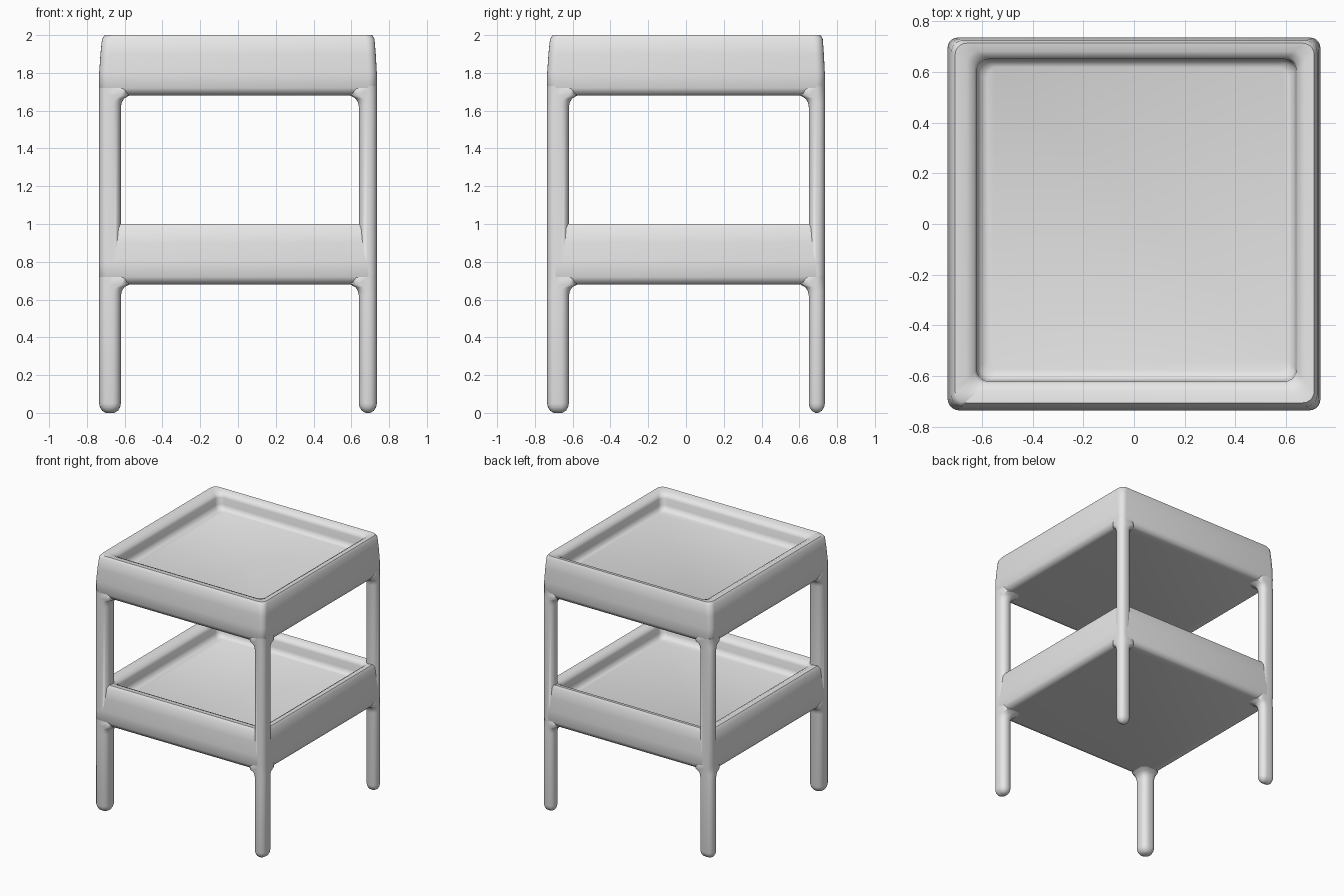
import bpy
import bmesh
import math

cube = bpy.data.objects.get("Cube")
if cube:
    bpy.data.objects.remove(cube, do_unlink=True)

grey = bpy.data.materials.new("plain_grey")
grey.use_nodes = True
grey.diffuse_color = (0.8, 0.8, 0.8, 1)
grey.node_tree.nodes["Principled BSDF"].inputs["Base Color"].default_value = (0.8, 0.8, 0.8, 1)

HALF = 0.735                                     # half the outer width
INNER = {"left": 0.64, "right": -0.62, "front": -0.62, "back": 0.65}


def rounded_rect(x0, x1, y0, y1, radius, steps=5):
    """Counter-clockwise outline of a rectangle with rounded corners."""
    r = min(radius, 0.46 * (x1 - x0), 0.46 * (y1 - y0))
    corners = [(x1 - r, y1 - r), (x0 + r, y1 - r), (x0 + r, y0 + r), (x1 - r, y0 + r)]
    points = []
    for quarter, (cx, cy) in enumerate(corners):
        for i in range(steps + 1):
            a = math.pi / 2 * (quarter + i / steps)
            points.append((cx + r * math.cos(a), cy + r * math.sin(a)))
    return points


def loft(name, sections):
    """Skin a stack of (bounds, corner radius, z) sections and cap both ends."""
    bm = bmesh.new()
    rings = [[bm.verts.new((x, y, z)) for x, y in rounded_rect(*bounds, radius)]
             for bounds, radius, z in sections]
    for low, high in zip(rings, rings[1:]):
        n = len(low)
        for i in range(n):
            j = (i + 1) % n
            bm.faces.new((low[i], low[j], high[j], high[i]))
    bm.faces.new(rings[0][::-1])
    bm.faces.new(rings[-1])
    bmesh.ops.recalc_face_normals(bm, faces=bm.faces)
    mesh = bpy.data.meshes.new(name)
    bm.to_mesh(mesh)
    bm.free()
    mesh.materials.append(grey)
    mesh.shade_smooth()
    mesh.set_sharp_from_angle(angle=math.radians(50))
    obj = bpy.data.objects.new(name, mesh)
    bpy.context.collection.objects.link(obj)
    return obj


def tray_bounds(f):
    """Blend from the outer edge (f = 0) to the inner edge of the rim (f = 1)."""
    def blend(outer, side):
        return outer + (INNER[side] - outer) * f
    return (blend(-HALF, "right"), blend(HALF, "left"),
            blend(-HALF, "front"), blend(HALF, "back"))


# Tray profile: underside, outer wall, rounded rim, inner wall, floor
TRAY_PROFILE = [(0.45, -0.32), (0.13, -0.31), (0, -0.28), (0, -0.2), (0.06, -0.1),
                (0.13, -0.02), (0.26, 0), (0.65, -0.005), (0.92, -0.02), (1, -0.04),
                (1.02, -0.09), (1.12, -0.12), (1.35, -0.13)]


def tray(name, top):
    return loft(name, [(tray_bounds(f), 0.045, top + z) for f, z in TRAY_PROFILE])


tray("upper_tray", 2.0)
tray("lower_tray", 1.0)


# Legs: rounded feet, with a small flare inward under each tray
def leg(name, side, end):
    def bounds(shrink, flare):
        spans = []
        for key in (side, end):
            inner = INNER[key]
            s = 1 if inner > 0 else -1
            spans += sorted((s * (HALF - shrink), inner + s * (shrink - flare)))
        return spans

    sections = [(bounds(0.035, 0), 0.04, 0), (bounds(0.015, 0), 0.045, 0.012),
                (bounds(0.004, 0), 0.045, 0.03), (bounds(0, 0), 0.045, 0.05)]
    for underside in (0.68, 1.68):
        for dz, flare in ((-0.06, 0), (-0.035, 0.005), (-0.015, 0.018),
                          (0, 0.045), (0.04, 0.045), (0.05, 0)):
            sections.append((bounds(0, flare), 0.045, underside + dz))
    return loft(name, sections)


for end in ("front", "back"):
    for side in ("left", "right"):
        leg(f"{end}_{side}_leg", side, end)
